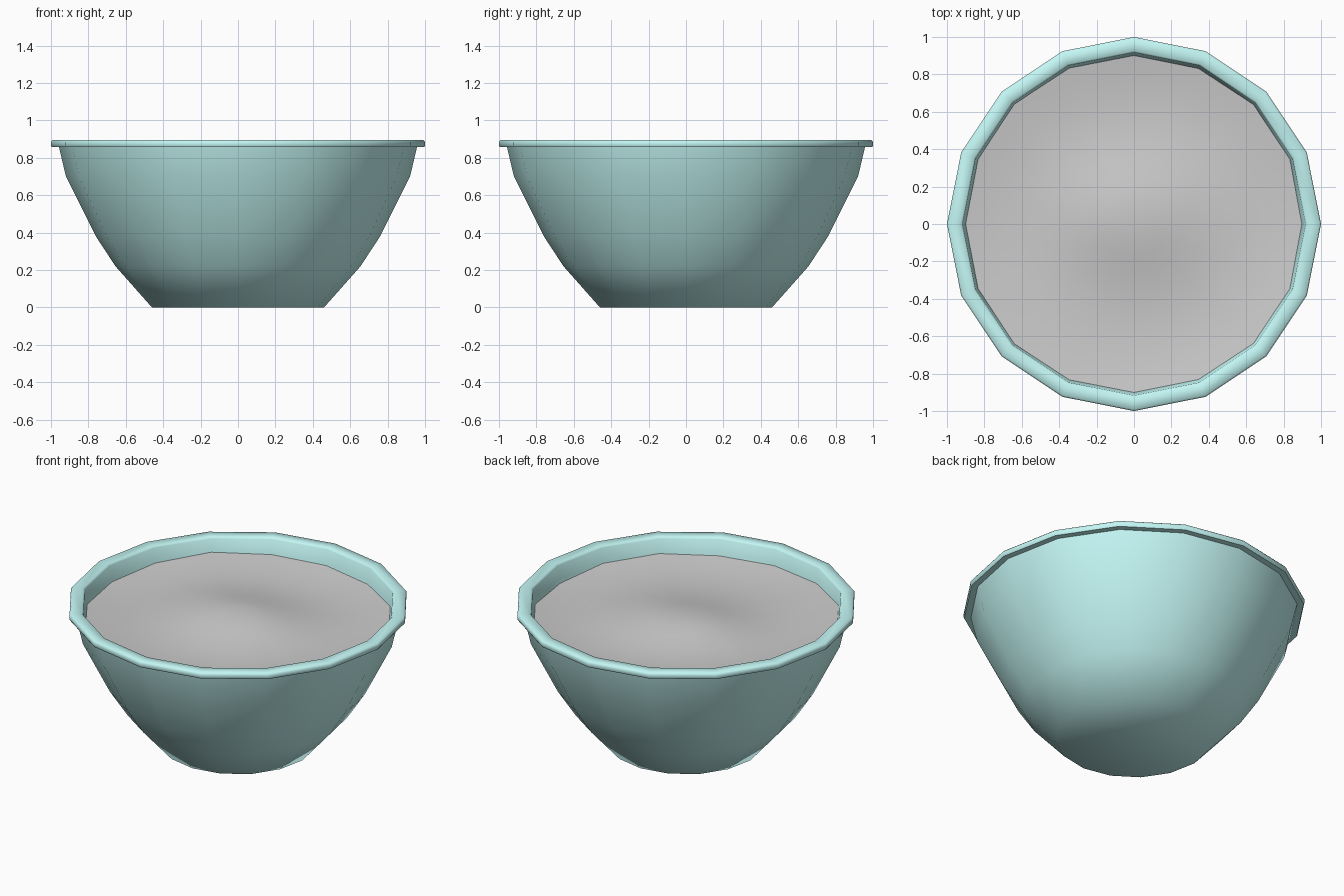
import bpy, math
from math import cos, sin, pi, exp

if "Cube" in bpy.data.objects:
    bpy.data.objects.remove(bpy.data.objects["Cube"])

SIDES = 16

def lathe(name, rings, height=None, cap=True):
    """Revolve (radius, z) rings into a 16-sided body; optional pole caps at both ends."""
    verts, faces = [], []
    for r, z in rings:
        for i in range(SIDES):
            a = 2 * pi * i / SIDES
            x, y = r * cos(a), r * sin(a)
            verts.append((x, y, height(x, y) if height else z))
    for k in range(len(rings) - 1):
        for i in range(SIDES):
            j = (i + 1) % SIDES
            a, b = k * SIDES, (k + 1) * SIDES
            faces.append((a + i, a + j, b + j, b + i))
    last = (len(rings) - 1) * SIDES
    if cap:
        faces.append(tuple(reversed(range(SIDES))))
    faces.append(tuple(range(last, last + SIDES)))
    mesh = bpy.data.meshes.new(name)
    mesh.from_pydata(verts, [], faces)
    obj = bpy.data.objects.new(name, mesh)
    bpy.context.collection.objects.link(obj)
    bpy.ops.object.select_all(action='DESELECT')
    obj.select_set(True)
    bpy.context.view_layer.objects.active = obj
    bpy.ops.object.shade_smooth_by_angle(angle=math.radians(58))
    return obj

# Bowl: outer wall, overhanging rim, inner wall and floor
bowl = lathe("bowl", [
    (0.46, 0.0), (0.655, 0.22), (0.76, 0.38), (0.92, 0.70), (0.957, 0.857),
    (0.995, 0.857), (1.0, 0.866), (1.0, 0.885), (0.992, 0.895),
    (0.925, 0.895), (0.917, 0.885), (0.905, 0.80), (0.87, 0.70),
    (0.71, 0.38), (0.61, 0.24), (0.42, 0.05)])
mat = bpy.data.materials.new("turquoise")
mat.diffuse_color = (0.55, 0.93, 0.91, 1)
mat.use_nodes = True
mat.node_tree.nodes["Principled BSDF"].inputs["Base Color"].default_value = mat.diffuse_color
bowl.data.materials.append(mat)

# Contents: gently heaped surface, low trough, edge rising to the wall
def heap(x, y):
    r2 = x * x + y * y
    mound = 0.06 * exp(-((x + 0.1) ** 2 / 0.2 + (y - 0.05) ** 2 / 0.1))
    ripple = 0.012 * sin(4 * x + 1) * cos(5 * y)
    return 0.76 + mound + ripple + 0.045 * r2 * r2

rings = [(0.912 * (10 - k) / 10, 0) for k in range(10)]
contents = lathe("contents", rings, heap, cap=False)
